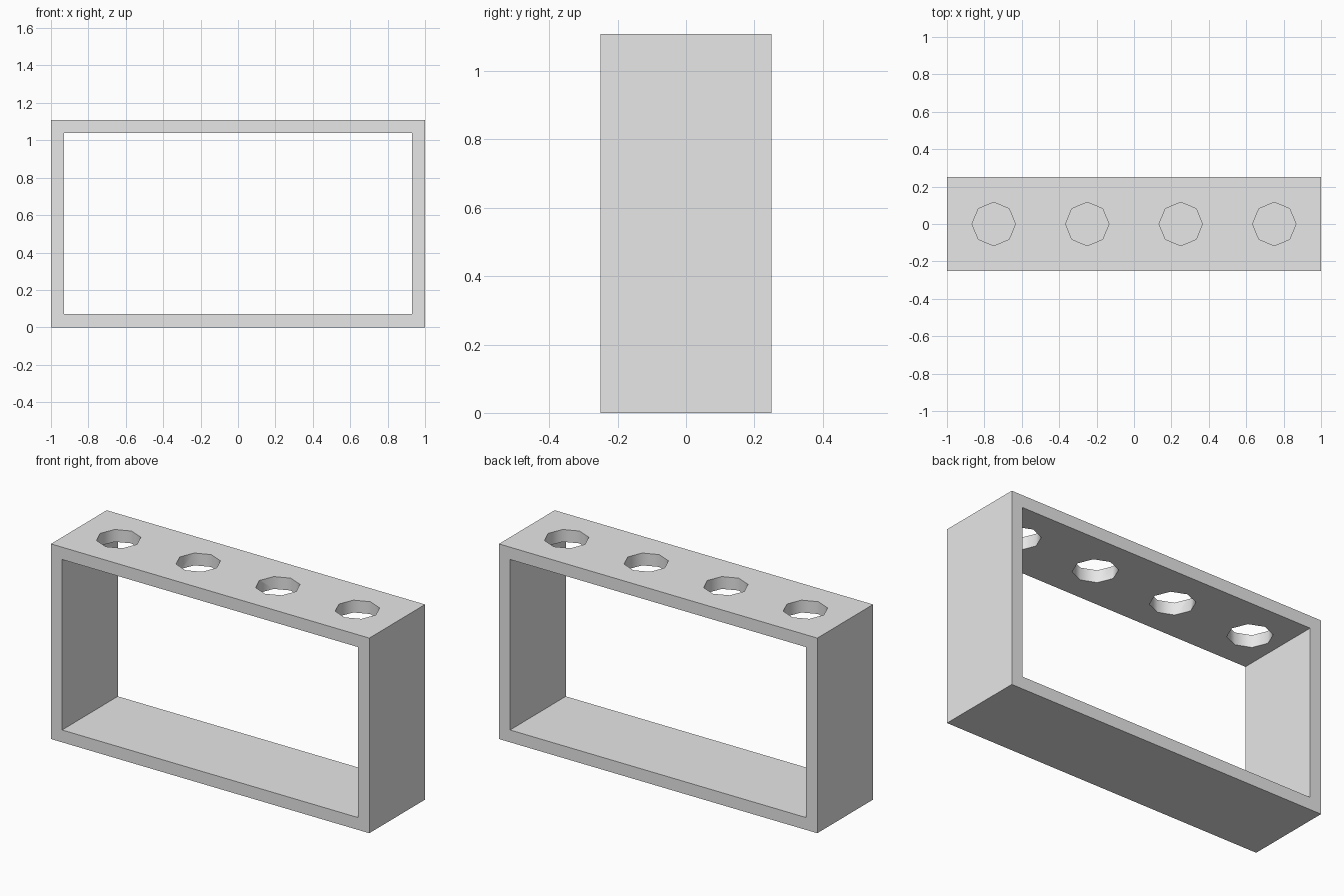
import bpy
import math

if "Cube" in bpy.data.objects:
    bpy.data.objects.remove(bpy.data.objects["Cube"], do_unlink=True)

WIDTH, DEPTH, HEIGHT = 2.0, 0.5, 1.108
WALL = 0.07
HOLE_RADIUS = 0.116

grey = bpy.data.materials.new("light_grey")
grey.use_nodes = True
grey.diffuse_color = (0.8, 0.8, 0.8, 1)
grey.node_tree.nodes["Principled BSDF"].inputs["Base Color"].default_value = (0.8, 0.8, 0.8, 1)


def box(name, size):
    bpy.ops.mesh.primitive_cube_add(size=1, location=(0, 0, HEIGHT / 2))
    obj = bpy.context.object
    obj.name = name
    obj.scale = size
    bpy.ops.object.transform_apply(location=False, rotation=False, scale=True)
    obj.data.materials.append(grey)
    return obj


def cut(target, cutter):
    mod = target.modifiers.new("cut", "BOOLEAN")
    mod.operation = "DIFFERENCE"
    mod.solver = "EXACT"
    mod.object = cutter
    bpy.context.view_layer.objects.active = target
    bpy.ops.object.modifier_apply(modifier=mod.name)
    bpy.data.objects.remove(cutter, do_unlink=True)


# Open rectangular frame
frame = box("rack_frame", (WIDTH, DEPTH, HEIGHT))
cut(frame, box("opening_cutter", (WIDTH - 2 * WALL, DEPTH * 2, HEIGHT - 2 * WALL)))

# Row of eight-sided holes through the top board
for i in range(4):
    bpy.ops.mesh.primitive_cylinder_add(
        vertices=8, radius=HOLE_RADIUS, depth=WALL * 4,
        location=((i - 1.5) * WIDTH / 4, 0, HEIGHT))
    cutter = bpy.context.object
    cutter.data.materials.append(grey)
    cut(frame, cutter)

# Smooth hole walls, crisp board edges
bpy.ops.object.select_all(action="DESELECT")
frame.select_set(True)
bpy.context.view_layer.objects.active = frame
bpy.ops.object.shade_smooth_by_angle(angle=math.radians(50))
